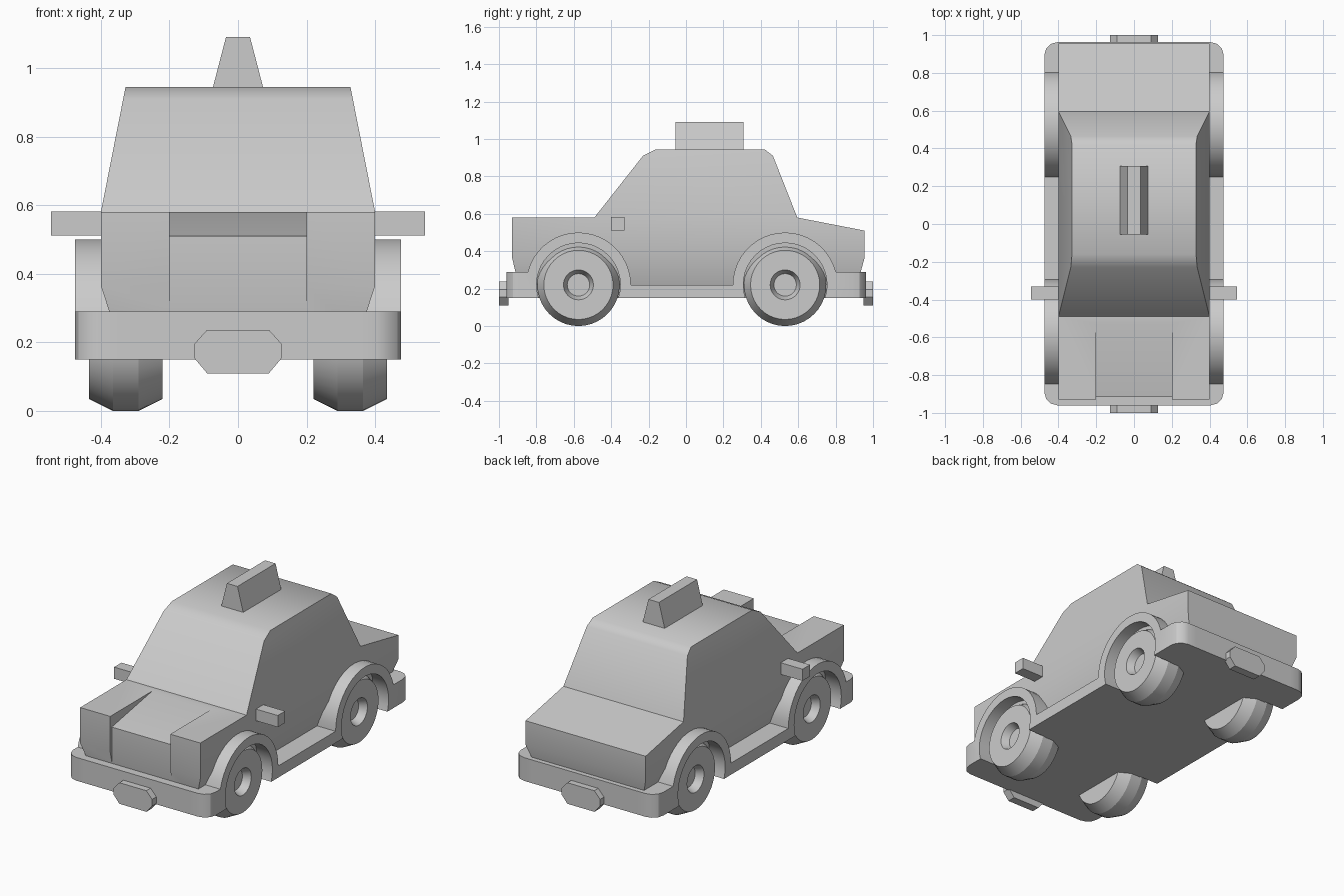
import bpy, bmesh, math

if "Cube" in bpy.data.objects:
    bpy.data.objects.remove(bpy.data.objects["Cube"])

WHEEL_Y, WHEEL_Z = (-0.575, 0.53), 0.22


def finish(name, bm, angle=30):
    bmesh.ops.recalc_face_normals(bm, faces=bm.faces)
    me = bpy.data.meshes.new(name)
    bm.to_mesh(me)
    bm.free()
    ob = bpy.data.objects.new(name, me)
    bpy.context.collection.objects.link(ob)
    smooth(ob, angle)
    return ob


def smooth(ob, angle):
    bpy.ops.object.select_all(action='DESELECT')
    ob.select_set(True)
    bpy.context.view_layer.objects.active = ob
    bpy.ops.object.shade_smooth_by_angle(angle=math.radians(angle))


def prism(pts, x0, x1):
    """Side profile (y, z) extruded along x; x0 and x1 are functions of z."""
    bm = bmesh.new()
    a = [bm.verts.new((x0(z), y, z)) for y, z in pts]
    b = [bm.verts.new((x1(z), y, z)) for y, z in pts]
    bm.faces.new(a)
    bm.faces.new(b)
    for i in range(len(pts)):
        j = (i + 1) % len(pts)
        bm.faces.new((a[i], a[j], b[j], b[i]))
    return bm, a, b


def const(v):
    return lambda z: v


def box(name, x0, x1, y0, y1, z0, z1):
    return finish(name, prism([(y0, z0), (y1, z0), (y1, z1), (y0, z1)],
                              const(x0), const(x1))[0])


def arc(cy, r, a0, a1, n):
    return [(cy + r * math.cos(math.radians(a0 + (a1 - a0) * i / n)),
             WHEEL_Z + r * math.sin(math.radians(a0 + (a1 - a0) * i / n)))
            for i in range(n + 1)]


# Body shell: leaning cabin sides, upright flanks, tucked-in lower edge
def half_width(z):
    if z > 0.58:
        return 0.4 - (z - 0.58) * 0.072 / 0.365
    return 0.4 - max(0, 0.365 - z) * 0.33


body_pts = [(-0.895, 0.22), (-0.93, 0.365), (-0.93, 0.58), (-0.49, 0.58),
            (-0.23, 0.91), (-0.16, 0.945), (0.42, 0.945), (0.465, 0.91),
            (0.595, 0.58), (0.955, 0.51), (0.955, 0.365), (0.915, 0.22)]
bm, left, right = prism(body_pts, lambda z: -half_width(z), half_width)
for side in (left, right):
    for i, j in ((1, 10), (3, 8)):
        face = next(f for f in bm.faces if side[i] in f.verts and side[j] in f.verts)
        bmesh.utils.face_split(face, side[i], side[j])
body = finish("body", bm, 40)

# Sloping recess in the middle of the bonnet
cutter = finish("bonnet_cutter", prism(
    [(-0.915, 0.1), (-0.915, 0.51), (-0.502, 0.585), (-0.502, 0.7), (-1.1, 0.7), (-1.1, 0.1)],
    const(-0.2), const(0.2))[0])
cutter.hide_render = True
mod = body.modifiers.new("recess", 'BOOLEAN')
mod.operation = 'DIFFERENCE'
mod.solver = 'EXACT'
mod.object = cutter
bpy.context.view_layer.objects.active = body
bpy.ops.object.modifier_apply(modifier=mod.name)
bpy.data.objects.remove(cutter)
smooth(body, 40)

# Floor and middle of the bumpers
floor_pts = [(-0.96, 0.15), (0.963, 0.15), (0.963, 0.29), (0.8, 0.29),
             (0.75, 0.22), (-0.75, 0.22), (-0.8, 0.29), (-0.96, 0.29)]
finish("floor", prism(floor_pts, const(-0.35), const(0.35))[0])

# Skirts: bumper corners, wheel arches and sills in one profile per side
f, r = WHEEL_Y
R, IN = 0.28, 0.224
lo = math.degrees(math.asin(0.07 / IN))
hi = math.degrees(math.asin(0.07 / R))
skirt_pts = ([(-0.96, 0.15), (-0.96, 0.29)] + arc(f, R, 180 - hi, 0, 20)
             + arc(r, R, 180, hi, 20) + [(0.963, 0.29), (0.963, 0.15)]
             + arc(r, IN, -lo, 180 + lo, 24) + arc(f, IN, -lo, 180 + lo, 24))
for s, tag in ((-1, "left"), (1, "right")):
    bm = prism(skirt_pts, const(s * 0.35), const(s * 0.475))[0]
    corners = [e for e in bm.edges
               if all(abs(v.co.x) > 0.47 and abs(v.co.y) > 0.95 for v in e.verts)]
    bmesh.ops.bevel(bm, geom=corners, offset=0.07, segments=3, profile=0.5,
                    affect='EDGES')
    finish("skirt_" + tag, bm)

    # Door mirror
    box("mirror_" + tag, s * 0.37, s * 0.545, -0.40, -0.33, 0.512, 0.582)

    # Wheels turned from a half section (radius, x)
    section = [(0.06, 0.39), (0.08, 0.435), (0.185, 0.435), (0.22, 0.365),
               (0.22, 0.29), (0.185, 0.22)]
    for cy, end in ((f, "front"), (r, "rear")):
        bm = bmesh.new()
        n = 40
        rings = [[bm.verts.new((s * x, cy + rad * math.cos(2 * math.pi * k / n),
                                WHEEL_Z + rad * math.sin(2 * math.pi * k / n)))
                  for k in range(n)] for rad, x in section]
        for a, b in zip(rings, rings[1:]):
            for k in range(n):
                m = (k + 1) % n
                bm.faces.new((a[k], a[m], b[m], b[k]))
        bm.faces.new(rings[0])
        bm.faces.new(rings[-1])
        finish("wheel_%s_%s" % (end, tag), bm, 20)

# Octagonal number plates
plate = [(-0.128, 0.155), (-0.09, 0.11), (0.09, 0.11), (0.128, 0.155),
         (0.128, 0.195), (0.09, 0.237), (-0.09, 0.237), (-0.128, 0.195)]
for name, y0, y1 in (("front_plate", -1.0, -0.95), ("rear_plate", 0.95, 1.0)):
    bm = bmesh.new()
    face = bm.faces.new([bm.verts.new((x, y0, z)) for x, z in plate])
    ext = bmesh.ops.extrude_face_region(bm, geom=[face], use_keep_orig=True)
    bmesh.ops.translate(bm, vec=(0, y1 - y0, 0),
                        verts=[v for v in ext["geom"] if isinstance(v, bmesh.types.BMVert)])
    finish(name, bm)

# Roof sign, narrowing upward
sign_w = lambda z: 0.073 - (z - 0.945) * 0.038 / 0.146
finish("roof_sign", prism([(-0.055, 0.94), (0.307, 0.94), (0.307, 1.091), (-0.055, 1.091)],
                          lambda z: -sign_w(z), sign_w)[0])
